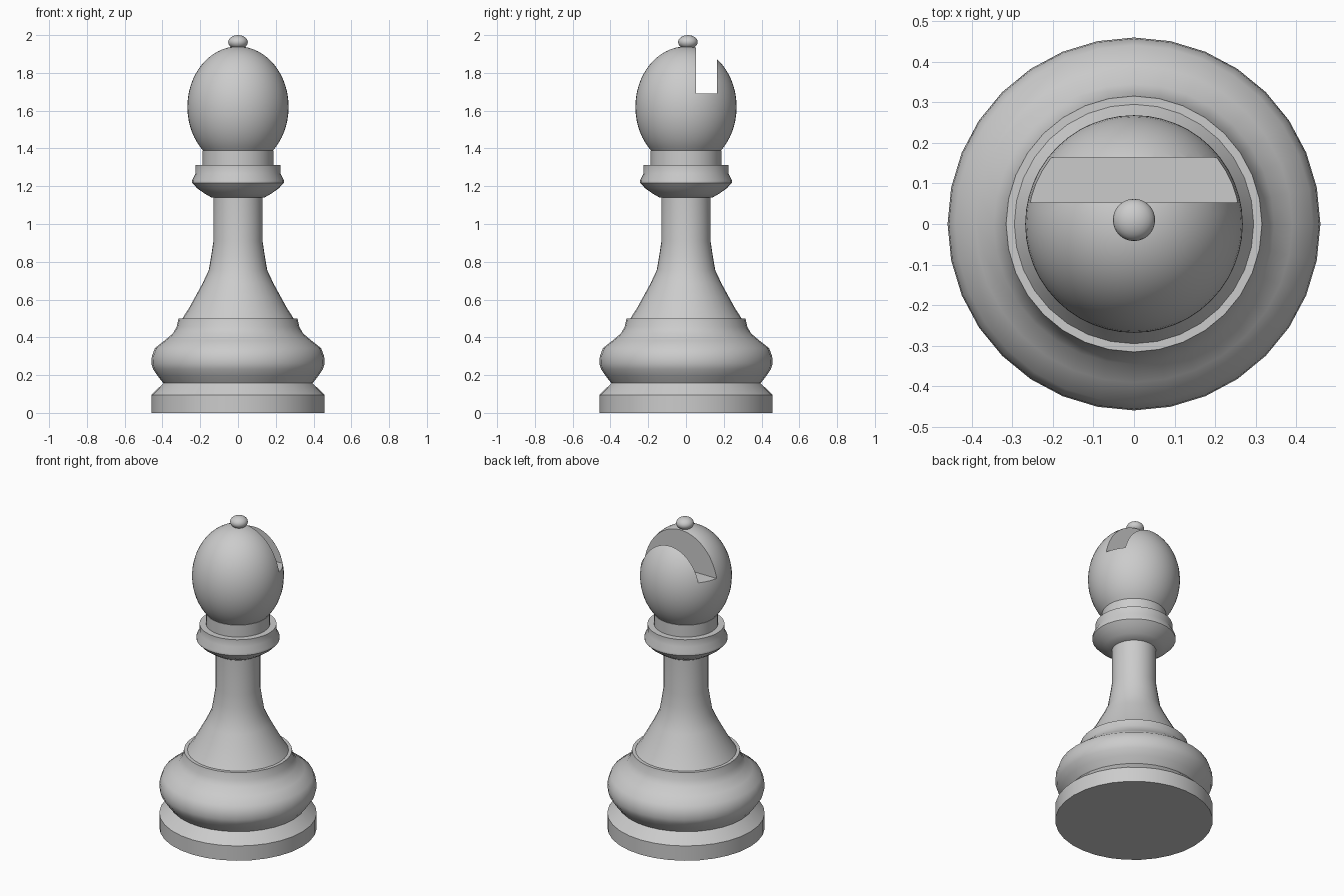
import bpy, bmesh, math

if "Cube" in bpy.data.objects:
    bpy.data.objects.remove(bpy.data.objects["Cube"])

SEG = 32


def finish(obj, angle=30):
    bpy.ops.object.select_all(action='DESELECT')
    obj.select_set(True)
    bpy.context.view_layer.objects.active = obj
    bpy.ops.object.shade_smooth_by_angle(angle=math.radians(angle))


def lathe(name, profile, seg=SEG, y=0.0):
    """Revolve (radius, z) points about z; flat ends are capped, zero radii become poles."""
    bm = bmesh.new()
    rings = []
    for r, z in profile:
        if r < 1e-5:
            rings.append([bm.verts.new((0, y, z))])
        else:
            rings.append([bm.verts.new((r * math.cos(2 * math.pi * i / seg),
                                        y + r * math.sin(2 * math.pi * i / seg), z))
                          for i in range(seg)])
    for a, b in zip(rings, rings[1:]):
        for i in range(seg):
            j = (i + 1) % seg
            corners = [a[i], a[j % len(a)]] if len(a) > 1 else [a[0]]
            corners += [b[j], b[i]] if len(b) > 1 else [b[0]]
            bm.faces.new(corners)
    for ring in (rings[0], rings[-1]):
        if len(ring) > 1:
            bm.faces.new(ring)
    bmesh.ops.recalc_face_normals(bm, faces=bm.faces)
    mesh = bpy.data.meshes.new(name)
    bm.to_mesh(mesh)
    bm.free()
    obj = bpy.data.objects.new(name, mesh)
    bpy.context.collection.objects.link(obj)
    return obj


def ellipse(r, h, zc, start, end, steps):
    """Elliptical arc profile between two latitudes in degrees."""
    pts = []
    for i in range(steps + 1):
        a = math.radians(start + (end - start) * i / steps)
        pts.append((r * math.cos(a), zc + h * math.sin(a)))
    return pts


# Foot disc, bulging base and ledge
finish(lathe("base", [(.459, 0), (.459, .095), (.395, .157), (.425, .195), (.45, .232),
                      (.459, .262), (.456, .30), (.44, .343), (.39, .382), (.345, .42),
                      (.325, .455), (.315, .50)]), 35)

# Flared stem
finish(lathe("stem", [(.298, .495), (.262, .55), (.226, .615), (.188, .685), (.155, .755),
                      (.142, .83), (.13, .91), (.13, 1.15)]))

# Collar under the head
finish(lathe("collar", [(.14, 1.14), (.175, 1.16), (.215, 1.188), (.243, 1.218), (.243, 1.232),
                        (.225, 1.267), (.225, 1.312)]), 40)

# Neck ring
finish(lathe("neck", [(.187, 1.30), (.187, 1.388)]))

# Head with a slot cut straight down across x
head = lathe("head", ellipse(.268, .32, 1.62, -47, 90, 24), 48)
bpy.ops.mesh.primitive_cube_add(size=1, location=(0, .1085, 1.94))
cutter = bpy.context.object
cutter.name = "slot_cutter"
cutter.scale = (1, .111, .50)
cutter.hide_render = True
cut = head.modifiers.new("slot", 'BOOLEAN')
cut.operation = 'DIFFERENCE'
cut.solver = 'EXACT'
cut.object = cutter
bpy.context.view_layer.objects.active = head
bpy.ops.object.modifier_apply(modifier=cut.name)
bpy.data.objects.remove(cutter)
finish(head)

# Small ball on top
finish(lathe("finial", ellipse(.052, .037, 1.963, -90, 90, 12), y=.01))
